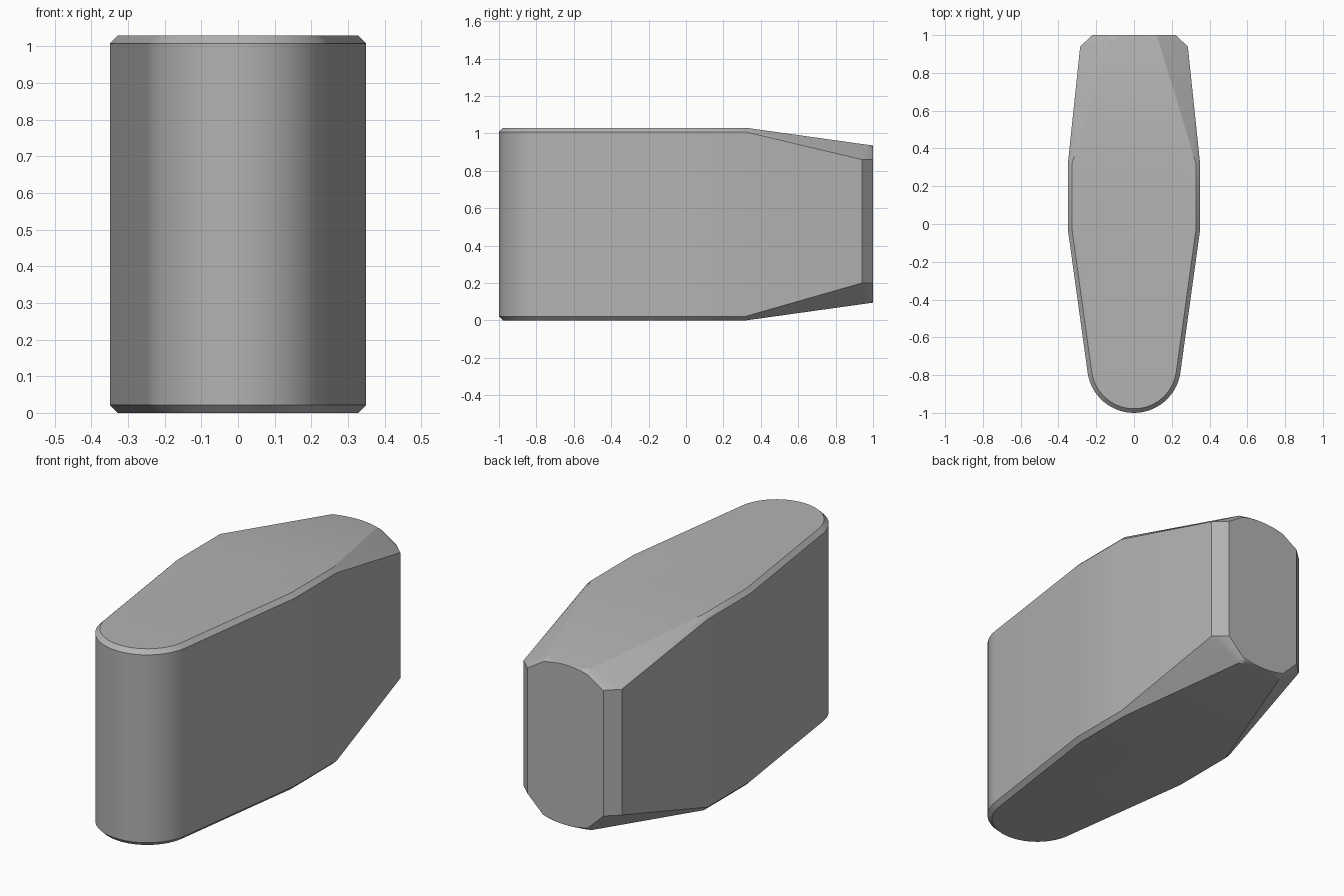
import bpy, bmesh, math

cube = bpy.data.objects.get("Cube")
if cube:
    bpy.data.objects.remove(cube, do_unlink=True)

HEIGHT = 1.03
CHAMFER = 0.022

# plain grey finish
grey = bpy.data.materials.new("grey")
grey.use_nodes = True
colour = (0.45, 0.45, 0.45, 1)
grey.diffuse_color = colour
grey.node_tree.nodes["Principled BSDF"].inputs["Base Color"].default_value = colour


def front_arc(radius, steps=14):
    """Half of the rounded nose, from the tip to the tangent point."""
    end = math.radians(82)
    return [(radius * math.sin(end * i / steps),
             -0.752 - radius * math.cos(end * i / steps)) for i in range(steps + 1)]


def half_shell(side_drop, rear_drop):
    """Right half of one rim: (x, y, distance in from the cap plane)."""
    pts = [(x, y, CHAMFER) for x, y in front_arc(0.248)]
    pts += [(x, y, 0) for x, y in front_arc(0.248 - CHAMFER)]
    for y in (-0.03, 0.32):
        pts += [(0.35, y, CHAMFER), (0.35 - CHAMFER, y, 0)]
    # tapered tail with cut corners
    pts += [(0.285, 0.94, side_drop), (0.22, 1.0, side_drop)]
    # shallow arc closing the sloped cap
    for i in range(9):
        x = 0.13 * i / 8
        bow = (i / 8) ** 2
        y = 1.0 - 0.03 * bow
        pts.append((x, y, rear_drop * (y - 0.32) / 0.68))
        pts.append((x, 1.0, rear_drop + 0.018 * bow))
    return pts


# body: convex skin over the top and bottom rims, mirrored across x
bm = bmesh.new()
for is_top, side_drop in ((True, 0.17), (False, 0.2)):
    for x, y, d in half_shell(side_drop, 0.095):
        for sx in (1, -1):
            bm.verts.new((sx * x, y, HEIGHT - d if is_top else d))
bmesh.ops.remove_doubles(bm, verts=bm.verts, dist=0.0005)
hull = bmesh.ops.convex_hull(bm, input=bm.verts)
bmesh.ops.delete(bm, geom=[v for v in bm.verts if not v.link_faces], context='VERTS')
bmesh.ops.dissolve_limit(bm, angle_limit=math.radians(0.5),
                         verts=bm.verts, edges=bm.edges)
bmesh.ops.recalc_face_normals(bm, faces=bm.faces)
mesh = bpy.data.meshes.new("tapered_body")
bm.to_mesh(mesh)
bm.free()
mesh.materials.append(grey)
body = bpy.data.objects.new("tapered_body", mesh)
bpy.context.collection.objects.link(body)

# smooth nose, crisp chamfers
bpy.context.view_layer.objects.active = body
body.select_set(True)
bpy.ops.object.shade_smooth_by_angle(angle=math.radians(30))
normals = body.modifiers.new("face_normals", 'WEIGHTED_NORMAL')
normals.keep_sharp = True
